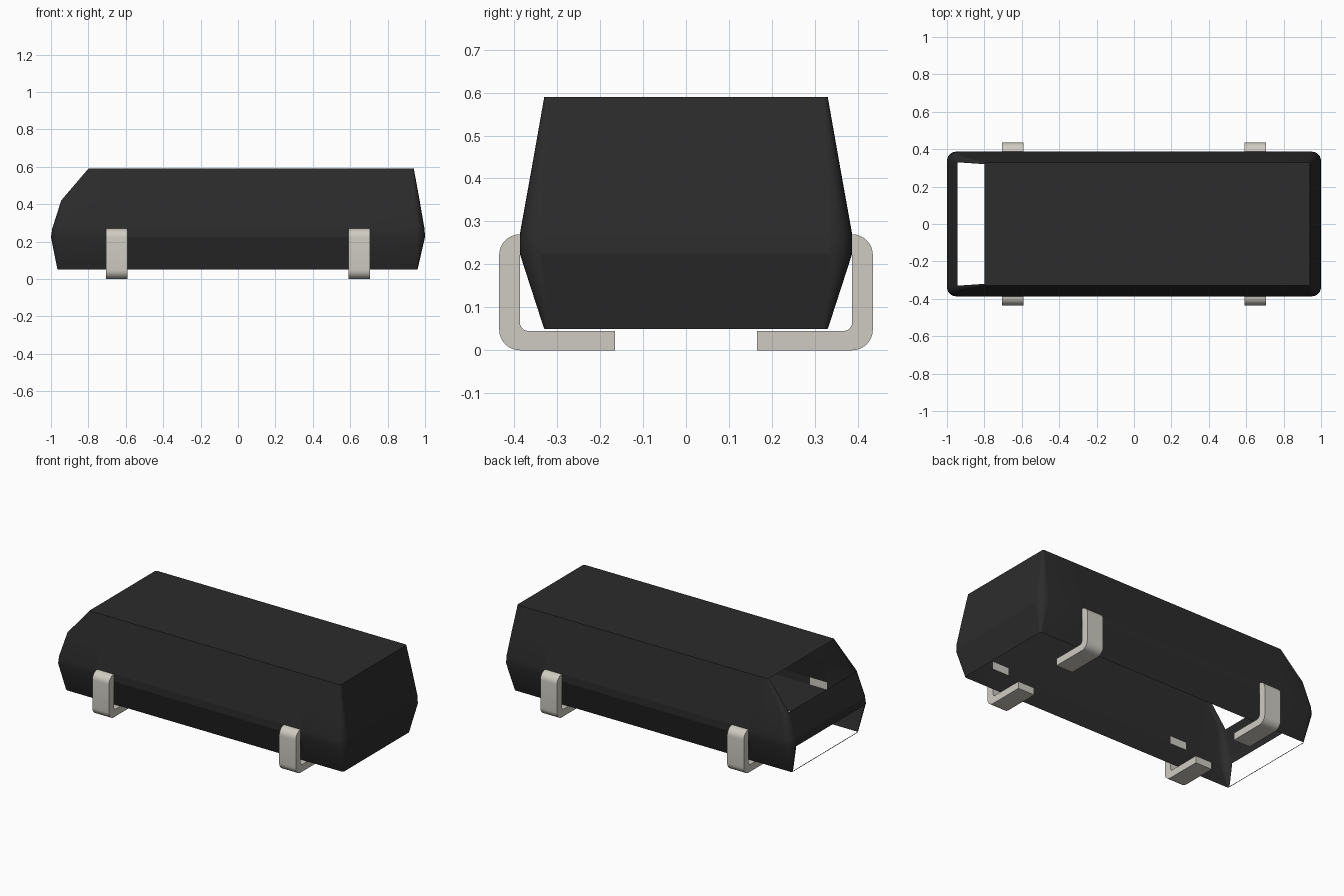
import bpy, bmesh, math

cube = bpy.data.objects.get("Cube")
if cube:
    bpy.data.objects.remove(cube, do_unlink=True)


def material(name, rgb):
    m = bpy.data.materials.new(name)
    m.use_nodes = True
    m.diffuse_color = (*rgb, 1)
    bsdf = next(n for n in m.node_tree.nodes if n.type == "BSDF_PRINCIPLED")
    bsdf.inputs["Base Color"].default_value = (*rgb, 1)
    bsdf.inputs["Roughness"].default_value = 0.6
    return m


BLACK = material("matte black", (0.025, 0.025, 0.025))
METAL = material("pale metal", (0.62, 0.60, 0.54))


def to_object(bm, name, mat):
    me = bpy.data.meshes.new(name)
    bm.to_mesh(me)
    bm.free()
    me.materials.append(mat)
    ob = bpy.data.objects.new(name, me)
    bpy.context.collection.objects.link(ob)
    return ob


def arc(cu, cv, r, a0, a1, steps):
    """Points of an arc, angles in degrees."""
    angles = [math.radians(a0 + (a1 - a0) * i / steps) for i in range(steps + 1)]
    return [(cu + r * math.cos(a), cv + r * math.sin(a)) for a in angles]


# Pin positions along the body
PIN_IN, PIN_OUT = 0.59, 0.705
SEAMS = [PIN_OUT, PIN_IN, -PIN_IN, -PIN_OUT]

# Body levels: z, left-hand end x, right-hand end x, half depth, corner radius
LEVELS = [
    (0.050, -0.965, 0.960, 0.330, 0.012),
    (0.055, -0.966, 0.961, 0.332, 0.012),
    (0.225, -1.000, 1.000, 0.387, 0.050),
    (0.270, -0.993, 0.997, 0.387, 0.050),
    (0.420, -0.945, 0.971, 0.360, 0.030),
    (0.590, -0.800, 0.940, 0.330, 0.010),
]


def ring(x0, x1, d, r, steps=6):
    """Rounded rectangle with seams at the pin edges."""
    return (arc(x1 - r, d - r, r, 0, 90, steps)
            + [(x, d) for x in SEAMS]
            + arc(x0 + r, d - r, r, 90, 180, steps)
            + arc(x0 + r, -d + r, r, 180, 270, steps)
            + [(x, -d) for x in reversed(SEAMS)]
            + arc(x1 - r, -d + r, r, 270, 360, steps))


# Thin, hollow body shell with an open underside
bm = bmesh.new()
rings = [[bm.verts.new((x, y, z)) for x, y in ring(x0, x1, d, r)]
         for z, x0, x1, d, r in LEVELS]
n = len(rings[0])
for low, high in zip(rings, rings[1:]):
    for i in range(n):
        j = (i + 1) % n
        f = bm.faces.new((low[i], low[j], high[j], high[i]))
        f.smooth = max(e.calc_length() for e in f.edges) < 0.25 \
            and abs(f.calc_center_median().x) > 0.75
bm.faces.new(rings[-1])
bm.normal_update()

# Openings: sloped end panel, lower end panel and the slots behind the pins
openings = []
for f in bm.faces:
    c = f.calc_center_median()
    end_panel = c.x < -0.82 and abs(c.y) < 0.1
    if end_panel and (c.z > 0.45 or 0.1 < c.z < 0.2):
        openings.append(f)
    if abs(abs(c.x) - (PIN_IN + PIN_OUT) / 2) < 0.02 and 0.23 < c.z < 0.265:
        openings.append(f)
bmesh.ops.delete(bm, geom=openings, context="FACES")
to_object(bm, "body_shell", BLACK)

# Bent pin section in depth and height
PIN = ([(0.165, 0.0)]
       + arc(0.387, 0.048, 0.048, -90, 0, 8)
       + arc(0.387, 0.222, 0.048, 0, 90, 8)
       + [(0.387, 0.225)]
       + arc(0.367, 0.065, 0.020, 0, -90, 5)
       + [(0.165, 0.045)])


def pin(name, sx, sy):
    bm = bmesh.new()
    face = bm.faces.new([bm.verts.new((sx * PIN_IN, sy * y, z)) for y, z in PIN])
    out = bmesh.ops.extrude_face_region(bm, geom=[face])
    moved = [v for v in out["geom"] if isinstance(v, bmesh.types.BMVert)]
    bmesh.ops.translate(bm, verts=moved, vec=(sx * (PIN_OUT - PIN_IN), 0, 0))
    bmesh.ops.recalc_face_normals(bm, faces=bm.faces)
    ob = to_object(bm, name, METAL)
    bpy.ops.object.select_all(action="DESELECT")
    ob.select_set(True)
    bpy.context.view_layer.objects.active = ob
    bpy.ops.object.shade_smooth_by_angle(angle=math.radians(30))


for side, sx in (("left", 1), ("right", -1)):
    for end, sy in (("front", -1), ("back", 1)):
        pin(f"pin_{end}_{side}", sx, sy)
